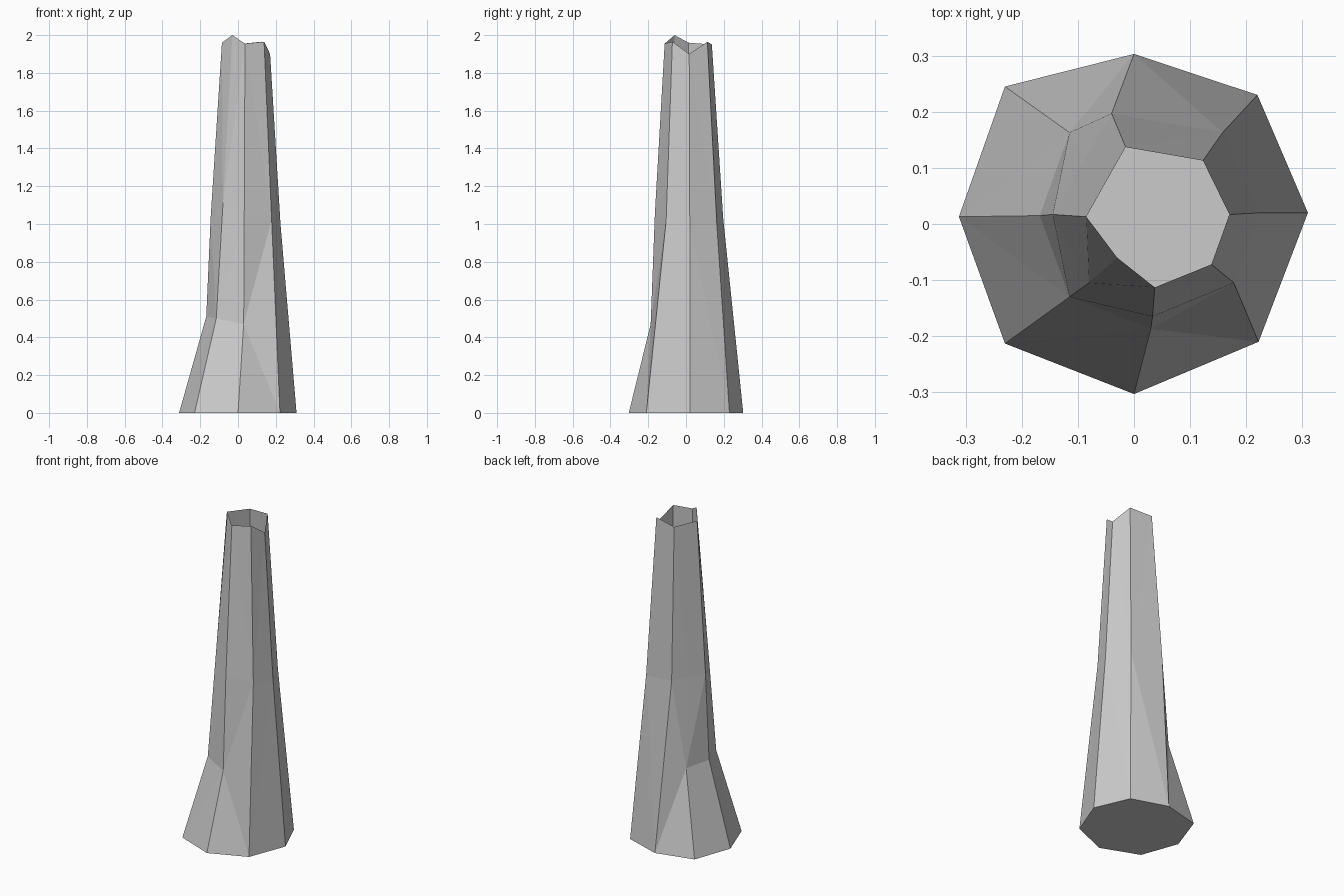
import bpy, bmesh

if "Cube" in bpy.data.objects:
    bpy.data.objects.remove(bpy.data.objects["Cube"])

# Ridges of the broken trunk, counter-clockwise from +x, each from root to jagged rim
ridges = [
    [(.31, .02, 0), (.225, .02, 1.0), (.17, .017, 1.9)],
    [(.22, .23, 0), (.158, .163, 1.0), (.123, .113, 1.965)],
    [(0, .303, 0), (-.04, .197, 1.03), (-.015, .137, 1.95)],
    [(-.23, .245, 0), (-.115, .163, .5), (-.093, .107, 1.035), (-.05, .075, 1.955)],
    [(-.312, .013, 0), (-.168, .015, .51), (-.145, .017, 1.03), (-.085, .013, 1.96)],
    [(-.23, -.213, 0), (-.115, -.13, .5), (-.08, -.105, 1.1), (-.03, -.06, 2.0)],
    [(0, -.303, 0), (.03, -.187, .47), (.033, -.165, 1.05), (.037, -.113, 1.955)],
    [(.222, -.21, 0), (.178, -.105, 1.02), (.138, -.072, 1.965)],
]

bm = bmesh.new()
cols = [[bm.verts.new(p) for p in r] for r in ridges]


def zip_strip(a, b):
    """Triangulate between two ridges, always climbing to the lower next point."""
    i = j = 0
    while i < len(a) - 1 or j < len(b) - 1:
        climb_a = j == len(b) - 1 or (i < len(a) - 1 and a[i + 1].co.z <= b[j + 1].co.z)
        new = a[i + 1] if climb_a else b[j + 1]
        bm.faces.new((a[i], b[j], new))
        if climb_a:
            i += 1
        else:
            j += 1


# Bark sides, hollow and open at the top
for k in range(len(cols)):
    zip_strip(cols[k], cols[(k + 1) % len(cols)])

# Flat base
bm.faces.new([c[0] for c in reversed(cols)])

mesh = bpy.data.meshes.new("broken_trunk")
bm.to_mesh(mesh)
bm.free()
bpy.context.collection.objects.link(bpy.data.objects.new("broken_trunk", mesh))
